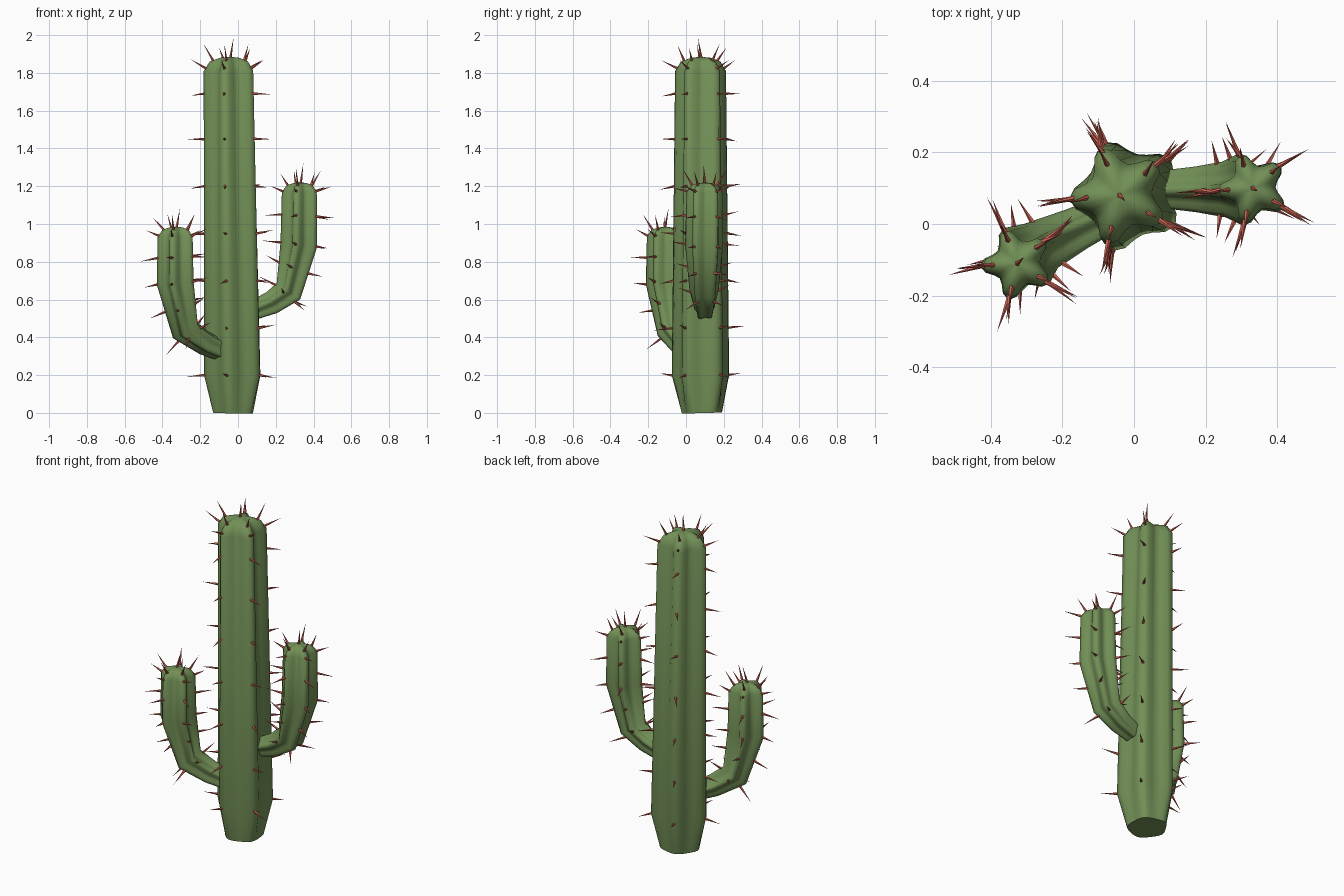
import bpy, bmesh, math, random
from mathutils import Vector

if "Cube" in bpy.data.objects:
    bpy.data.objects.remove(bpy.data.objects["Cube"])

random.seed(4)
UP = Vector((0, 0, 1))
OFFSET = math.radians(40)   # heading of the first rib
SEG = 30                    # points around the five-ribbed section


def material(name, rgb):
    m = bpy.data.materials.new(name)
    m.diffuse_color = (*rgb, 1)
    m.use_nodes = True
    m.node_tree.nodes["Principled BSDF"].inputs["Base Color"].default_value = m.diffuse_color
    return m


GREEN = material("cactus_green", (0.17, 0.28, 0.095))
RED = material("spine_red", (0.62, 0.13, 0.09))


def finish(name, bm, mat, smooth):
    bmesh.ops.recalc_face_normals(bm, faces=bm.faces)
    me = bpy.data.meshes.new(name)
    bm.to_mesh(me)
    bm.free()
    me.materials.append(mat)
    ob = bpy.data.objects.new(name, me)
    bpy.context.collection.objects.link(ob)
    if smooth:
        bpy.ops.object.select_all(action='DESELECT')
        ob.select_set(True)
        bpy.context.view_layer.objects.active = ob
        bpy.ops.object.shade_smooth_by_angle(angle=math.radians(75))


def frames(rings):
    """Orientation of each ring, following the centre line."""
    cs = [Vector(r[0]) for r in rings]
    out = []
    for i in range(len(cs)):
        t = Vector()
        if i > 0:
            t += (cs[i] - cs[i - 1]).normalized()
        if i < len(cs) - 1:
            t += (cs[i + 1] - cs[i]).normalized()
        out.append(UP.rotation_difference(t.normalized()))
    return out


def ribbed_body(name, rings, pole):
    """Skin star sections (centre, rib radius, valley ratio) up to a pole."""
    bm = bmesh.new()
    loops = []
    for (c, r, v), q in zip(rings, frames(rings)):
        loop = []
        for k in range(SEG):
            a = 2 * math.pi * k / SEG
            rad = r * (v + (1 - v) * (0.5 + 0.5 * math.cos(5 * a)) ** 1.25)
            p = Vector((rad * math.cos(a + OFFSET), rad * math.sin(a + OFFSET), 0))
            loop.append(bm.verts.new(Vector(c) + q @ p))
        loops.append(loop)
    for a, b in zip(loops, loops[1:]):
        for k in range(SEG):
            n = (k + 1) % SEG
            bm.faces.new((a[k], a[n], b[n], b[k]))
    bm.faces.new(loops[0])
    tip = bm.verts.new(pole)
    for k in range(SEG):
        bm.faces.new((loops[-1][k], loops[-1][(k + 1) % SEG], tip))
    finish(name, bm, GREEN, True)


def add_spine(bm, base, d, length, width=0.008):
    d = (d + Vector([random.uniform(-0.25, 0.25) for _ in range(3)])).normalized()
    q = UP.rotation_difference(d)
    ring = [bm.verts.new(base - d * 0.01 + q @ Vector((width * math.cos(a), width * math.sin(a), 0)))
            for a in (i * math.tau / 5 for i in range(5))]
    tip = bm.verts.new(base + d * length)
    bm.faces.new(ring)
    for i in range(5):
        bm.faces.new((ring[i], ring[(i + 1) % 5], tip))


def spines(name, rings, pole, levels, length):
    """Spines on every rib; each level is (ring position, upward lean)."""
    bm = bmesh.new()
    qs = frames(rings)
    for u, lean in levels:
        i = min(int(u), len(rings) - 2)
        f = u - i
        c = Vector(rings[i][0]).lerp(Vector(rings[i + 1][0]), f)
        r = rings[i][1] * (1 - f) + rings[i + 1][1] * f
        q = qs[i].slerp(qs[i + 1], f)
        for k in range(5):
            a = OFFSET + k * math.tau / 5
            d = q @ Vector((math.cos(a), math.sin(a), 0))
            add_spine(bm, c + d * r, d + q @ UP * lean,
                      length * random.uniform(0.75, 1.2))
    add_spine(bm, Vector(pole), UP, length * 1.2)
    finish(name, bm, RED, False)


# Trunk
trunk = [((-0.022, 0.085, 0), 0.110, 0.92), ((-0.02, 0.08, 0.2), 0.160, 0.74),
         ((-0.04, 0.08, 1.81), 0.142, 0.63), ((-0.04, 0.08, 1.86), 0.110, 0.62),
         ((-0.04, 0.08, 1.88), 0.055, 0.70)]
trunk_top = (-0.04, 0.08, 1.885)
ribbed_body("trunk", trunk, trunk_top)
trunk_levels = [(1 + (z - 0.2) / 1.61, 0) for z in (0.2, 0.45, 0.7, 0.95, 1.2, 1.45, 1.69)]
spines("trunk_spines", trunk, trunk_top, trunk_levels + [(2.3, 0.4), (3.3, 1.8)], 0.085)


# Arms: short curved neck, elbow, upright part and domed tip
def arm(side, neck, elbow, bend, top):
    x, y, z = top
    mid = Vector(neck).lerp(Vector(elbow), 0.5) - UP * 0.012
    rings = [(neck, 0.056, 0.74), (mid, 0.067, 0.70), (elbow, 0.082, 0.66),
             (bend, 0.106, 0.62),
             ((x, y, z - 0.05), 0.100, 0.62), ((x, y, z - 0.015), 0.074, 0.62),
             ((x, y, z - 0.003), 0.036, 0.70)]
    ribbed_body(side + "_arm", rings, top)
    levels = [(1.8, 0), (2.5, 0), (3.0, 0), (3.55, 0), (4.1, 0.3), (5.1, 1.5)]
    spines(side + "_arm_spines", rings, top, levels, 0.085)


arm("right", (0.09, 0.098, 0.543), (0.272, 0.098, 0.64), (0.33, 0.098, 0.89), (0.332, 0.10, 1.22))
arm("left", (-0.06, 0.03, 0.318), (-0.275, -0.075, 0.44), (-0.325, -0.11, 0.69), (-0.325, -0.11, 0.985))
